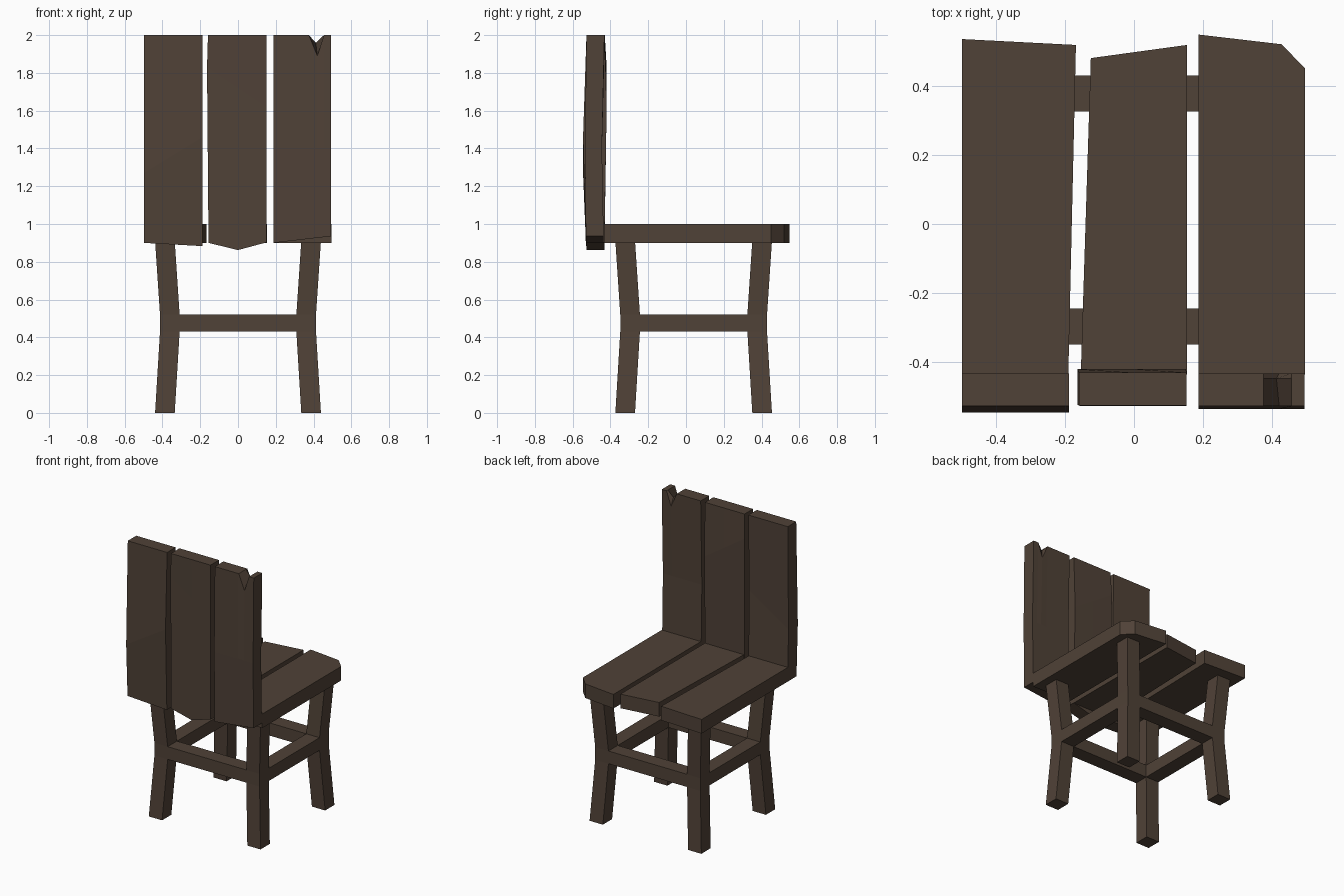
import bpy, bmesh

if "Cube" in bpy.data.objects:
    bpy.data.objects.remove(bpy.data.objects["Cube"])

wood = bpy.data.materials.new("dark_wood")
wood.diffuse_color = (0.08, 0.054, 0.038, 1)
wood.use_nodes = True
wood.node_tree.nodes["Principled BSDF"].inputs["Base Color"].default_value = wood.diffuse_color


def finish(name, bm):
    bmesh.ops.delete(bm, geom=[v for v in bm.verts if not v.link_faces], context='VERTS')
    bmesh.ops.recalc_face_normals(bm, faces=bm.faces)
    me = bpy.data.meshes.new(name)
    bm.to_mesh(me)
    bm.free()
    me.materials.append(wood)
    ob = bpy.data.objects.new(name, me)
    bpy.context.collection.objects.link(ob)
    return ob


def loft(name, rings):
    """Closed solid through a stack of equal-length point rings."""
    bm = bmesh.new()
    vs = [[bm.verts.new(p) for p in r] for r in rings]
    n = len(vs[0])
    for a, b in zip(vs, vs[1:]):
        for i in range(n):
            j = (i + 1) % n
            bm.faces.new((a[i], a[j], b[j], b[i]))
    bm.faces.new(vs[0])
    bm.faces.new(vs[-1])
    return finish(name, bm)


def rect(x0, x1, y0, y1, z):
    return [(x0, y0, z), (x1, y0, z), (x1, y1, z), (x0, y1, z)]


def back_plank(name, rows, depths, notch=None):
    """rows: (x, z) points bottom to top; depths: (front y, back y) per row.
    notch: (column, [(x, y, z) front, ridge, back]) on the top row."""
    bm = bmesh.new()
    nr, nc = len(rows), len(rows[0])
    L = [[[bm.verts.new((x, f + (b - f) * t, z)) for x, z in row]
          for row, (f, b) in zip(rows, depths)] for t in (0, 0.85, 1)]
    if notch:
        for layer, p in zip(L, notch[1]):
            layer[-1][notch[0]].co = p
    for g in (L[0], L[2]):
        for r in range(nr - 1):
            for c in range(nc - 1):
                bm.faces.new((g[r][c], g[r][c + 1], g[r + 1][c + 1], g[r + 1][c]))
    for a, b in zip(L, L[1:]):
        for r in (0, nr - 1):
            for c in range(nc - 1):
                bm.faces.new((a[r][c], a[r][c + 1], b[r][c + 1], b[r][c]))
        for c in (0, nc - 1):
            for r in range(nr - 1):
                bm.faces.new((a[r][c], a[r + 1][c], b[r + 1][c], b[r][c]))
    return finish(name, bm)


# Seat planks with uneven ends
seat = {
    "seat_plank_left": [(-0.497, -0.435), (-0.19, -0.435), (-0.168, 0.518), (-0.497, 0.535)],
    "seat_plank_middle": [(-0.154, -0.435), (0.153, -0.435), (0.153, 0.518), (-0.125, 0.48)],
    "seat_plank_right": [(0.187, -0.435), (0.495, -0.435), (0.495, 0.45),
                         (0.427, 0.52), (0.187, 0.548)],
}
for name, outline in seat.items():
    loft(name, [[(x, y, z) for x, y in outline] for z in (0.9, 1.0)])

# Back planks, each slightly warped
back_plank("back_plank_left",
           [[(-0.497, 0.9), (-0.188, 0.883)],
            [(-0.497, 1.27), (-0.188, 1.46)],
            [(-0.497, 2.0), (-0.188, 2.0)]],
           [(-0.53, -0.432), (-0.545, -0.44), (-0.527, -0.432)])
back_plank("back_plank_middle",
           [[(-0.156, 0.9), (0, 0.862), (0.152, 0.903)],
            [(-0.164, 1.83), (0, 1.72), (0.15, 1.62)],
            [(-0.159, 2.0), (0, 2.0), (0.152, 2.0)]],
           [(-0.527, -0.432), (-0.523, -0.42), (-0.525, -0.43)])
cols = (0.187, 0.375, 0.42, 0.455, 0.493)
back_plank("back_plank_right",
           [[(x, 0.9 + (x - 0.187) * 0.115) for x in cols],
            [(x, 1.4) for x in cols],
            [(x, 2.0) for x in cols]],
           [(-0.53, -0.436), (-0.535, -0.445), (-0.527, -0.432)],
           notch=(2, [(0.42, -0.527, 1.89), (0.412, -0.447, 1.96), (0.42, -0.432, 1.9)]))

# Legs, bent outward above and below the stretchers
LX, YF, YB, H = 0.361, -0.296, 0.377, 0.052
for side, sx in (("left", -1), ("right", 1)):
    for end, cy, sy in (("front", YF, -1), ("back", YB, 1)):
        rings = []
        for z, o in ((0, 0.026), (0.43, 0), (0.52, 0), (0.91, 0.026)):
            x, y = sx * (LX + o), cy + sy * o
            rings.append(rect(x - H, x + H, y - H, y + H, z))
        loft(f"{end}_leg_{side}", rings)

# Stretchers joining the legs
for end, cy in (("front", YF), ("back", YB)):
    loft(f"{end}_stretcher",
         [rect(-LX + H, LX - H, cy - H, cy + H, z) for z in (0.43, 0.52)])
for side, sx in (("left", -1), ("right", 1)):
    loft(f"side_stretcher_{side}",
         [rect(sx * LX - H, sx * LX + H, YF + H, YB - H, z) for z in (0.43, 0.52)])
